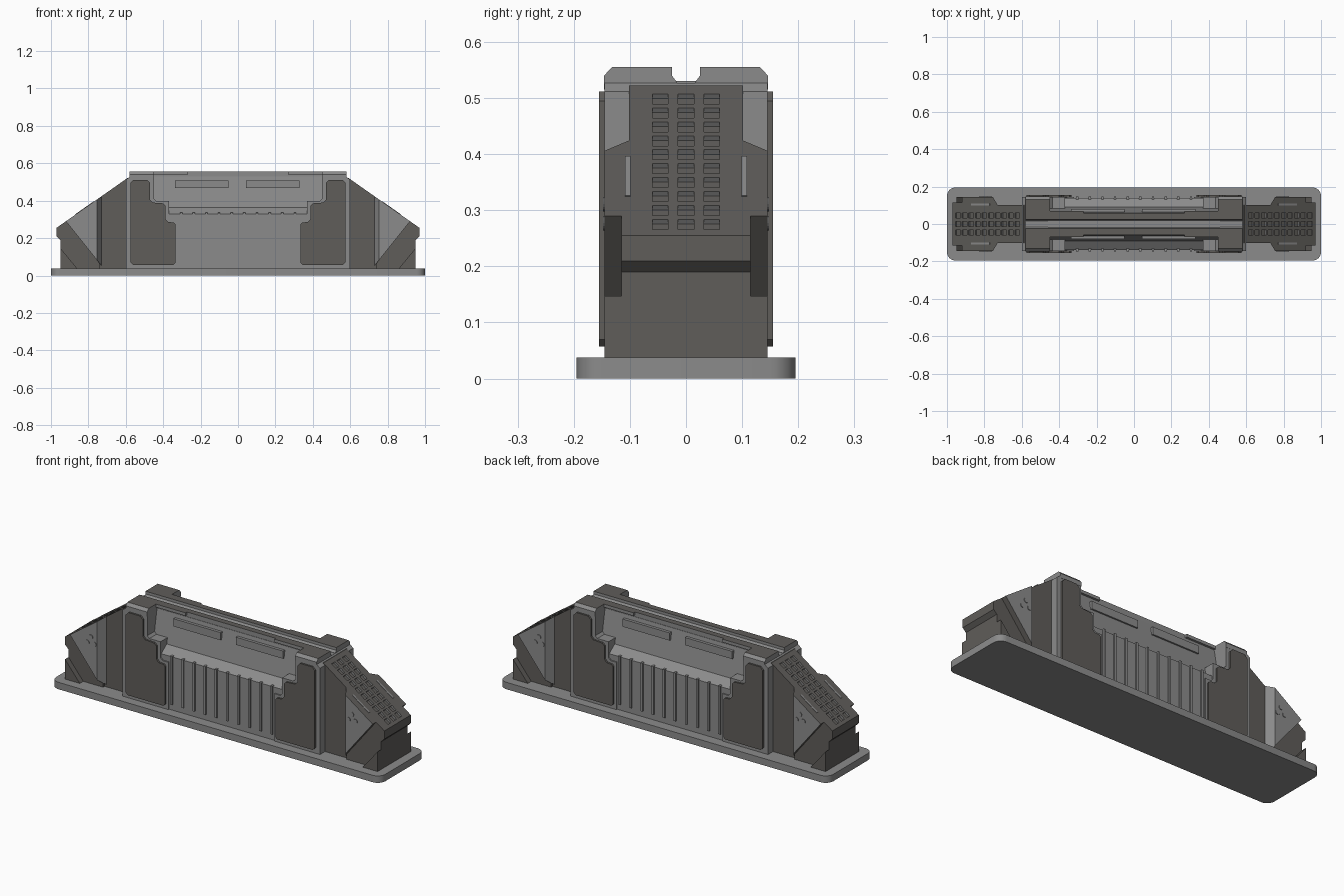
import bpy, bmesh, math
from mathutils import Matrix, Vector

if "Cube" in bpy.data.objects:
    bpy.data.objects.remove(bpy.data.objects["Cube"])


def material(name, rgb):
    m = bpy.data.materials.new(name)
    m.diffuse_color = (*rgb, 1)
    m.use_nodes = True
    m.node_tree.nodes["Principled BSDF"].inputs["Base Color"].default_value = m.diffuse_color
    return m


LIGHT = material("light grey", (0.26, 0.26, 0.26))
DARK = material("dark warm grey", (0.115, 0.109, 0.101))


def finish(name, bm, mats, rule=None):
    """Turn a bmesh into an object; rule(face) picks its material index."""
    bmesh.ops.recalc_face_normals(bm, faces=bm.faces)
    bm.normal_update()
    if rule:
        for f in bm.faces:
            f.material_index = rule(f)
    me = bpy.data.meshes.new(name)
    bm.to_mesh(me)
    bm.free()
    for m in mats:
        me.materials.append(m)
    ob = bpy.data.objects.new(name, me)
    bpy.context.collection.objects.link(ob)
    return ob


def loft(bm, rings):
    """Solid between two 3D outlines with equal point counts."""
    a, b = [[bm.verts.new(p) for p in r] for r in rings]
    bm.faces.new(a)
    bm.faces.new(b)
    for i in range(len(a)):
        j = (i + 1) % len(a)
        bm.faces.new((a[i], a[j], b[j], b[i]))


def prism_y(name, pts, y0, y1, mats, rule=None, outer=None, sx=1):
    """Extrude an x-z outline along y; outer gives a different far outline."""
    bm = bmesh.new()
    loft(bm, ([(sx * x, y0, z) for x, z in pts],
              [(sx * x, y1, z) for x, z in (outer or pts)]))
    return finish(name, bm, mats, rule)


def prism_x(name, pts, x0, x1, mats, rule=None, sy=1):
    """Extrude a y-z outline along x."""
    bm = bmesh.new()
    loft(bm, ([(x0, sy * y, z) for y, z in pts], [(x1, sy * y, z) for y, z in pts]))
    return finish(name, bm, mats, rule)


def box(bm, lo, hi, mat=Matrix()):
    c = (Vector(lo) + Vector(hi)) / 2
    s = Vector(hi) - Vector(lo)
    bmesh.ops.create_cube(bm, size=1, matrix=mat @ Matrix.Translation(c) @ Matrix.Diagonal((*s, 1)))


def slope_z(x):
    return 0.522 - 0.7026 * (x - 0.59)


def slope_x(z):
    return 0.59 + (0.522 - z) / 0.7026


def slope_frame(sx, y, z):
    """Matrix with local z standing out of the sloped end face."""
    return (Matrix.Translation((sx * slope_x(z), y, z))
            @ Matrix.Rotation(sx * math.atan(0.7026), 4, 'Y'))


# base plate with rounded corners
bm = bmesh.new()
box(bm, (-1, -0.195, 0), (1, 0.195, 0.038))
edges = [e for e in bm.edges if abs(e.verts[0].co.z - e.verts[1].co.z) > 0.01]
bmesh.ops.bevel(bm, geom=edges, offset=0.045, segments=6, profile=0.5, affect='EDGES')
base = finish("base_plate", bm, [LIGHT])
bpy.context.view_layer.objects.active = base
base.select_set(True)
bpy.ops.object.shade_smooth_by_angle(angle=math.radians(30))

# centre body: ribbed wall, sloping shelf and leaning back wall
half = [(0.138, 0.038), (0.138, 0.33), (0.09, 0.365), (0.06, 0.53)]
prism_x("centre_body", half + [(0.012, 0.53), (-0.012, 0.53)] +
        [(-y, z) for y, z in reversed(half)], -0.46, 0.46, [LIGHT])


def top_dark(f):
    return 1 if f.normal.z > 0.9 else 0


for sy in (-1, 1):
    # vertical ribs on the lower wall
    bm = bmesh.new()
    for i in range(10):
        x = -0.304 + i * 0.0676
        box(bm, (x - 0.006, sy * 0.138 - 0.008, 0.07), (x + 0.006, sy * 0.138 + 0.008, 0.336))
    finish("wall_ribs", bm, [LIGHT])
    # two bars below the roof ridge
    bm = bmesh.new()
    for x0, x1 in ((-0.337, -0.05), (0.043, 0.33)):
        box(bm, (x0, sy * 0.067 - 0.013, 0.467), (x1, sy * 0.067 + 0.013, 0.509))
    finish("recess_bars", bm, [LIGHT])
    # roof ridge strips with a channel between
    ridge = [(0.016, 0.515), (0.016, 0.528), (0.025, 0.54), (0.025, 0.555), (0.058, 0.555), (0.058, 0.515)]
    prism_x("roof_ridge", ridge, -0.46, 0.46, [LIGHT, DARK], top_dark, sy)
    cap = ridge[:4] + [(0.132, 0.555), (0.146, 0.54), (0.146, 0.515)]
    tab = [(0.05, 0.538), (0.05, 0.555), (0.07, 0.555), (0.07, 0.538)]
    for sx in (-1, 1):
        prism_x("roof_cap", cap, sx * 0.45, sx * 0.58, [LIGHT, DARK], top_dark, sy)
        prism_x("roof_tab", tab, sx * 0.27, sx * 0.45, [LIGHT, DARK], top_dark, sy)

# outlines, x-z, right-hand side
frame = [(0.60, 0.038), (0.60, 0.512), (0.58, 0.527), (0.45, 0.527), (0.45, 0.41),
         (0.437, 0.398), (0.37, 0.398), (0.37, 0.31), (0.357, 0.298), (0.322, 0.298), (0.322, 0.038)]
panel = [(0.575, 0.07), (0.575, 0.495), (0.558, 0.512), (0.486, 0.512), (0.47, 0.496),
         (0.47, 0.405), (0.456, 0.39), (0.40, 0.386), (0.388, 0.374), (0.388, 0.302),
         (0.374, 0.286), (0.345, 0.284), (0.335, 0.274), (0.335, 0.068), (0.345, 0.057), (0.562, 0.057)]
core = [(0.5, 0.038), (0.95, 0.038), (0.95, 0.19), (0.97, 0.21), (0.97, slope_z(0.97)), (0.59, 0.522), (0.5, 0.522)]
cheek = [(0.74, 0.038), (0.95, 0.038), (0.95, 0.19), (0.97, 0.21), (0.97, slope_z(0.97)), (0.74, slope_z(0.74))]
wedge_in = [(0.728, 0.05), (0.728, slope_z(0.728)), (0.92, slope_z(0.92))]
wedge_out = [(0.755, 0.084), (0.755, slope_z(0.755)), (0.92, slope_z(0.92))]
foot = [(0.86, 0.038), (0.95, 0.038), (0.95, 0.147)]

for sx in (-1, 1):
    # stepped frame block and sloping end core
    prism_y("stepped_frame", frame, -0.145, 0.145, [LIGHT], sx=sx)
    end = prism_y("end_core", core, -0.102, 0.102, [DARK, LIGHT], sx=sx)

    # vent grid cut into the slope
    bm = bmesh.new()
    for row in range(10):
        for col in (-1, 0, 1):
            box(bm, (-0.0155, -0.014, -0.01), (0.0155, 0.014, 0.02),
                slope_frame(sx, col * 0.046, 0.275 + row * 0.0248))
    out = slope_frame(sx, 0, 0.4).to_3x3() @ Vector((0, 0, 1))
    cutter = finish("vent_cutter", bm, [DARK, LIGHT],
                    lambda f: 0 if abs(f.normal.dot(out)) > 0.9 else 1)
    cutter.hide_render = True
    mod = end.modifiers.new("vents", 'BOOLEAN')
    mod.operation = 'DIFFERENCE'
    mod.solver = 'EXACT'
    mod.object = cutter
    bpy.context.view_layer.objects.active = end
    bpy.ops.object.modifier_apply(modifier=mod.name)
    bpy.data.objects.remove(cutter)

    for sy in (-1, 1):
        # dark side panel, recessed cheek, light wedge plate and lower corner
        prism_y("side_panel", panel, sy * 0.14, sy * 0.155, [DARK], sx=sx)
        prism_y("end_cheek", cheek, sy * 0.09, sy * 0.115, [DARK], sx=sx)
        prism_y("wedge_plate", wedge_in, sy * 0.1, sy * 0.145, [DARK, LIGHT],
                lambda f: 1 if abs(f.normal.y) > 0.3 else 0, wedge_out, sx)
        prism_y("corner_foot", foot, sy * 0.11, sy * 0.145, [DARK], sx=sx)
        # slim slot strip on the slope
        bm = bmesh.new()
        box(bm, (-0.061, -0.005, -0.002), (0.061, 0.005, 0.002), slope_frame(sx, sy * 0.104, 0.36))
        finish("slope_slot", bm, [LIGHT])
        # three round studs on the wedge
        bm = bmesh.new()
        for x, z in ((0.793, 0.311), (0.815, 0.277), (0.772, 0.277)):
            bmesh.ops.create_cone(bm, cap_ends=True, segments=16, radius1=0.013, radius2=0.013, depth=0.008,
                                  matrix=Matrix.Translation((sx * x, sy * 0.144, z)) @ Matrix.Rotation(math.pi / 2, 4, 'X'))
        finish("wedge_studs", bm, [LIGHT])
